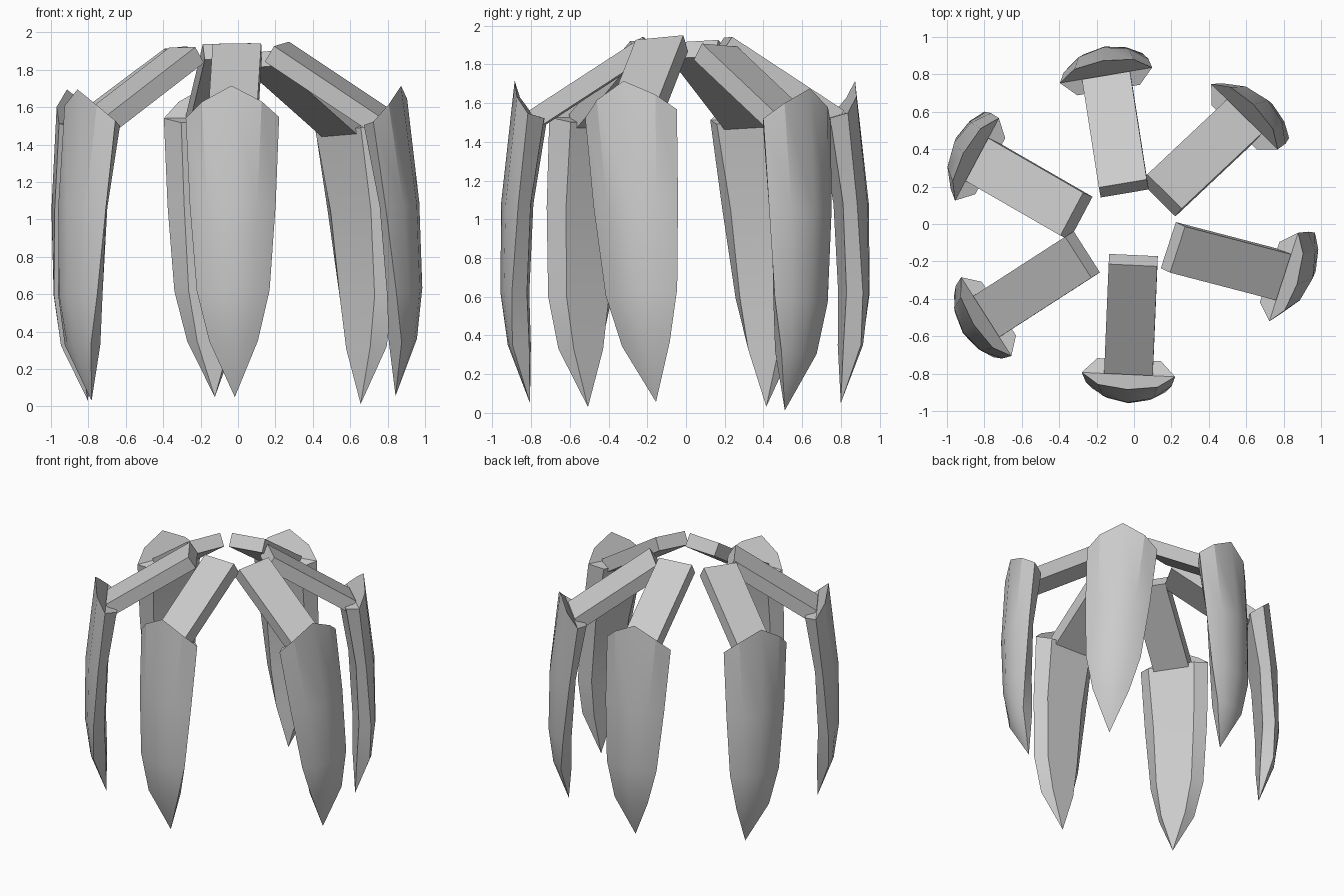
import bpy, bmesh, math
from mathutils import Matrix, Vector

if "Cube" in bpy.data.objects:
    bpy.data.objects.remove(bpy.data.objects["Cube"])

# Per arm: strut outer end (x, y), heading in degrees, roll in degrees, height offset
ARMS = [
    (-0.03, -0.805, -92.7, 0.5, 0.00),
    (0.80, -0.285, -18.0, 5.2, 0.00),
    (0.59, 0.575, 45.5, -3.5, -0.04),
    (-0.15, 0.795, 99.5, -1.0, 0.00),
    (-0.84, 0.345, 152.0, -3.0, -0.02),
    (-0.79, -0.495, 212.5, 0.5, -0.02),
]
PIVOT_Z = 1.56

# Blade half-sections as (outward, half width, z): ridge, shoulder, side edge, inner edge
RINGS = [
    [(.08, 0, 1.715), (.06, .16, 1.63), (0, .25, 1.545), (-.08, .17, 1.52)],
    [(.15, 0, 1.08), (.12, .135, 1.08), (.05, .23, 1.08), (-.01, .15, 1.08)],
    [(.153, 0, .62), (.13, .115, .62), (.085, .195, .62), (.01, .13, .62)],
    [(.115, 0, .35), (.105, .075, .35), (.085, .13, .35), (.0, .09, .35)],
]
TIP = (0, 0, .05)


def finish(bm, name, matrix):
    bmesh.ops.recalc_face_normals(bm, faces=bm.faces)
    mesh = bpy.data.meshes.new(name)
    bm.to_mesh(mesh)
    bm.free()
    ob = bpy.data.objects.new(name, mesh)
    bpy.context.collection.objects.link(ob)
    ob.matrix_world = matrix
    return ob


def blade(name, matrix):
    # Seven-sided lofted claw: order is ridge, right side, inner, left side
    bm = bmesh.new()
    loops = []
    for ring in RINGS:
        pts = ring + [(u, -w, z) for u, w, z in reversed(ring[1:])]
        loops.append([bm.verts.new((u, w, z - PIVOT_Z)) for u, w, z in pts])
    n = len(loops[0])
    for a, b in zip(loops, loops[1:]):
        for i in range(n):
            j = (i + 1) % n
            bm.faces.new((a[i], a[j], b[j], b[i]))
    tip = bm.verts.new((TIP[0], TIP[1], TIP[2] - PIVOT_Z))
    for i in range(n):
        bm.faces.new((loops[-1][i], loops[-1][(i + 1) % n], tip))
    # Top cap: steep pointed face plus a flat inner ledge
    t = loops[0]
    bm.faces.new((t[0], t[1], t[2], t[5], t[6]))
    bm.faces.new((t[2], t[3], t[4], t[5]))
    ob = finish(bm, name, matrix)
    bpy.ops.object.select_all(action='DESELECT')
    ob.select_set(True)
    bpy.context.view_layer.objects.active = ob
    bpy.ops.object.shade_smooth_by_angle(angle=math.radians(25))


def strut(name, matrix):
    # Sloping flat bar whose top outer edge sits on the pivot
    run, rise, width, thick = 0.585, 0.38, 0.26, 0.10
    length = math.hypot(run, rise)
    bm = bmesh.new()
    bmesh.ops.create_cube(bm, size=1)
    bmesh.ops.scale(bm, vec=(length, width, thick), verts=bm.verts)
    bmesh.ops.translate(bm, vec=(-length / 2, 0, -thick / 2), verts=bm.verts)
    bmesh.ops.rotate(bm, cent=(0, 0, 0), verts=bm.verts,
                     matrix=Matrix.Rotation(math.atan2(rise, run), 3, 'Y'))
    finish(bm, name, matrix)


for k, (x, y, heading, roll, dz) in enumerate(ARMS, 1):
    m = (Matrix.Translation((x, y, PIVOT_Z + dz))
         @ Matrix.Rotation(math.radians(heading), 4, 'Z')
         @ Matrix.Rotation(math.radians(roll), 4, 'X'))
    blade(f"claw_blade_{k}", m)
    strut(f"claw_strut_{k}", m)
